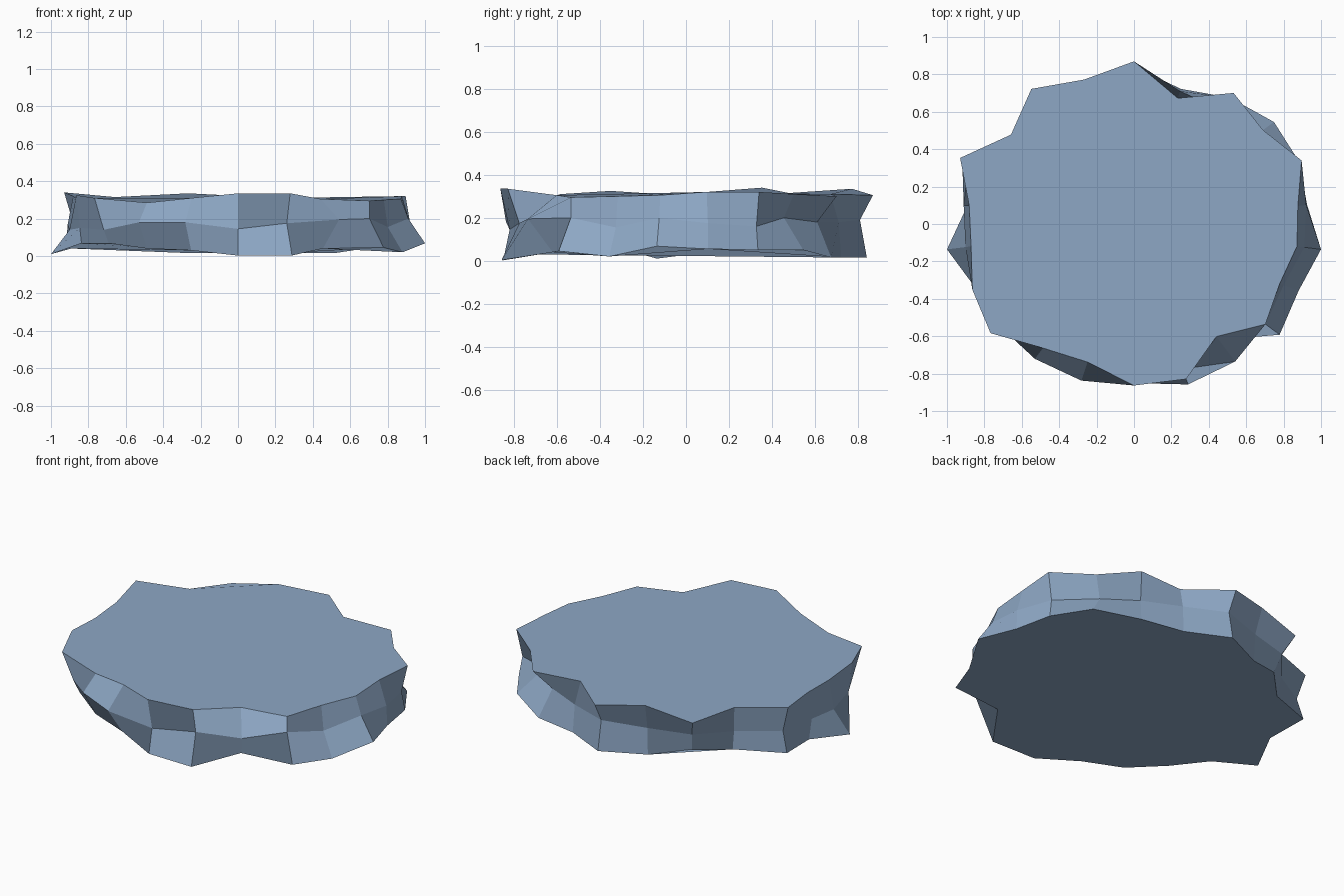
import bpy, bmesh, math

SIDES = 22
Y_SCALE = 0.86   # the slab is slightly narrower front to back
Y_SHIFT = -0.012

# Rough outline of each ring: (radius, height), starting at the back, going to the left
bottom_r = [.992, .89, .88, .84, 1.01, .90, 1.01, .92, .915, .90, .89,
            .975, 1.025, .84, 1.03, .967, 1.01, .935, .97, .99, .95, .89]
bottom_z = [.015, .015, .07, .05, .06, .04, .01, .068, .068, .04, .03,
            .002, .003, .04, .045, .02, .068, .055, .05, .05, .015, .015]
middle_r = [.955, .90, .93, .865, .97, .92, .91, .93, .95, .98, 1.0,
            .94, .925, 1.0, .93, .88, .92, .93, .95, .83, .86, .875]
middle_z = [.19, .18, .18, .17, .18, .17, .14, .15, .14, .18, .18,
            .145, .175, .195, .20, .155, .20, .175, .16, .20, .18, .18]
top_r = [1.025, .95, 1.015, .87, 1.022, .89, .88, .95, 1.015, .90, .88,
         .99, .99, .815, .93, .857, .88, .885, .985, .913, .985, .83]
top_z = [.305, .335, .285, .315, .34, .32, .31, .325, .31, .285, .31,
         .335, .335, .305, .295, .30, .305, .32, .32, .31, .30, .31]


def ring(bm, radii, heights):
    """One closed loop of verts around the slab."""
    verts = []
    for k, (r, z) in enumerate(zip(radii, heights)):
        a = 2 * math.pi * k / SIDES
        verts.append(bm.verts.new((-r * math.sin(a), Y_SCALE * r * math.cos(a) + Y_SHIFT, z)))
    return verts


# Stone slab: three rings joined by quads, capped top and bottom
bm = bmesh.new()
rings = [ring(bm, bottom_r, bottom_z), ring(bm, middle_r, middle_z), ring(bm, top_r, top_z)]
for low, high in zip(rings, rings[1:]):
    for i in range(SIDES):
        j = (i + 1) % SIDES
        bm.faces.new((low[i], low[j], high[j], high[i]))
bm.faces.new(rings[2])
bm.faces.new(rings[0][::-1])
bmesh.ops.recalc_face_normals(bm, faces=bm.faces)

mesh = bpy.data.meshes.new("stone_slab")
bm.to_mesh(mesh)
bm.free()
slab = bpy.data.objects.new("stone_slab", mesh)
bpy.context.collection.objects.link(slab)

# Blue-grey stone
stone = bpy.data.materials.new("blue_grey_stone")
stone.diffuse_color = (0.27, 0.39, 0.56, 1)
mesh.materials.append(stone)
